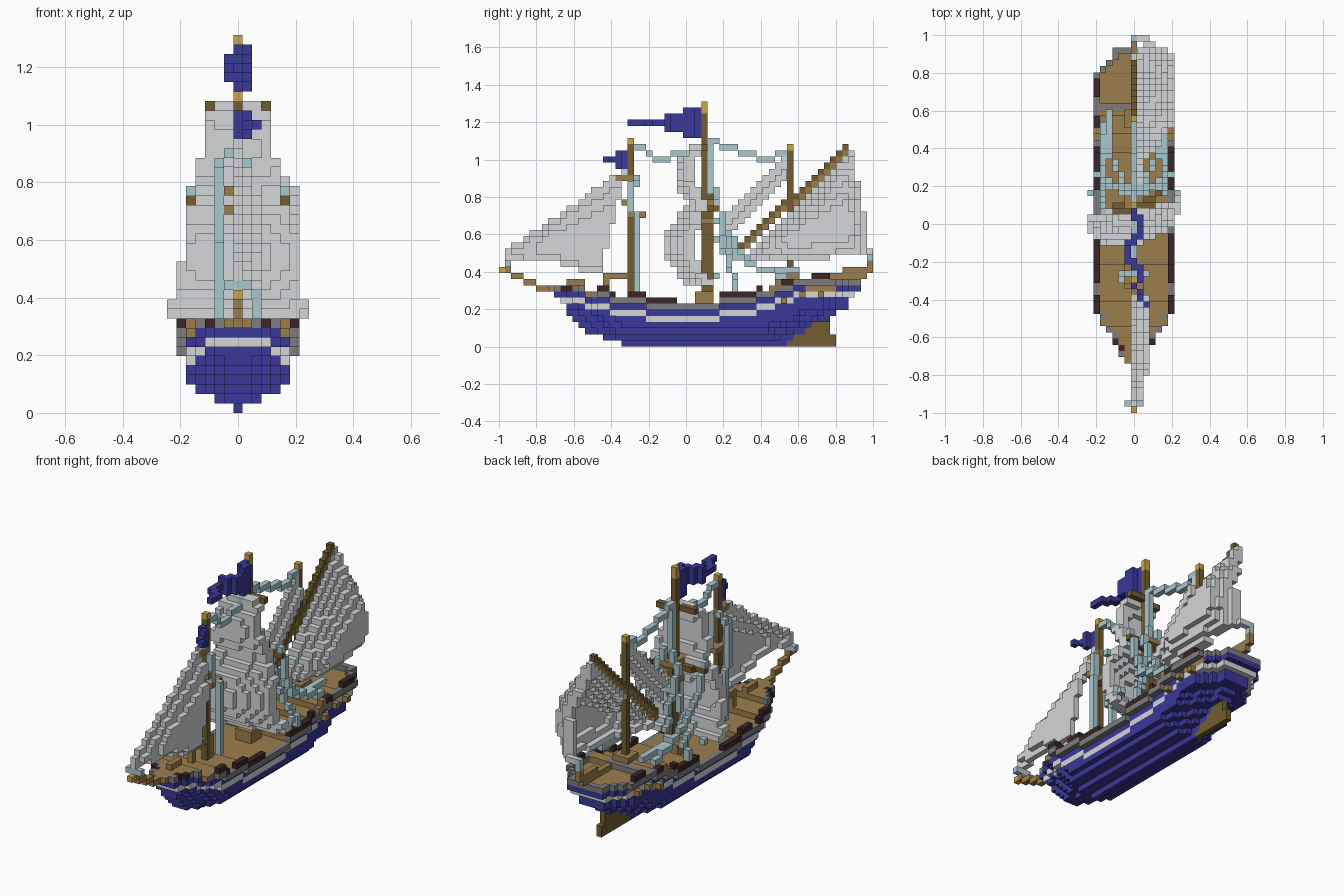
import bpy, bmesh
from math import sin, cos, pi
from mathutils import Vector

if "Cube" in bpy.data.objects:
    bpy.data.objects.remove(bpy.data.objects["Cube"])

V = 2 / 61  # block size; grid x -7..7, y 0..60, z 0..39
COLOURS = {
    "hull_blue": (0.04, 0.04, 0.32), "sail_white": (0.66, 0.67, 0.69),
    "deck_tan": (0.33, 0.21, 0.075), "mast_brown": (0.17, 0.11, 0.03),
    "cap_gold": (0.6, 0.38, 0.07), "rope_pale_blue": (0.4, 0.58, 0.63),
    "rail_grey": (0.2, 0.205, 0.2), "gun_black": (0.043, 0.018, 0.02)}
BLUE, WHITE, TAN, BROWN, GOLD, ROPE, GREY, BLACK = range(8)
mats = []
for name, rgb in COLOURS.items():
    m = bpy.data.materials.new(name)
    m.use_nodes = True
    m.diffuse_color = (*rgb, 1)
    m.node_tree.nodes["Principled BSDF"].inputs["Base Color"].default_value = (*rgb, 1)
    mats.append(m)

cells = {}  # block position -> (part, colour)


def put(part, col, x, y, z):
    cells[(round(x), round(y), round(z))] = (part, col)


def box(part, col, xs, ys, zs):
    for x in range(xs[0], xs[1] + 1):
        for y in range(ys[0], ys[1] + 1):
            for z in range(zs[0], zs[1] + 1):
                put(part, col, x, y, z)


def path(part, col, *points):
    for a, b in zip(points, points[1:]):
        a, b = Vector(a), Vector(b)
        n = max(1, round(max(abs(c) for c in b - a)))
        for i in range(n + 1):
            put(part, col, *a.lerp(b, i / n))


# ---- hull: stacked layers following a stepped sheer line
WIDTH = [0, 2, 4, 5, 5, 5]
BOW = [20, 17, 14, 13, 12, 11, 11, 10, 9, 9, 9]
STERN = [46, 47, 49, 51, 53, 54, 56, 56, 57, 58, 58]


def sheer(y):
    if y < 24:
        return sum(y < step for step in (24, 18, 14))
    return sum(y >= step for step in (36, 42, 45, 48))


def half(y, z):
    d, e = y - BOW[z], STERN[z] - y
    if d < 0 or e < 0:
        return -1
    wide = 6 if z - sheer(y) >= 6 else WIDTH[min(z, 5)]
    front = (2 if z > 5 else 1) + int(d * 0.6)
    back = (3 if z > 7 else 2) + int(e * 0.8) if z > 5 else int(z > 3) + int(e * 0.7)
    return min(wide, front, back)


def rim(x, y, z):
    return abs(x) >= min(half(y, z), half(y + 1, z) + 1)


for y in range(9, 59):
    s = sheer(y)
    for z in range(7 + s):
        h = half(y, z)
        for x in range(-h, h + 1):
            k = z - s
            edge = rim(x, y, 6 + s)
            if k == 6 and (edge or y < 50):
                put("deck", GREY if edge else TAN, x, y, z)
            elif k == 5 and y >= 50 and not edge:
                put("deck", TAN, x, y, z)  # sunken stern deck
            elif k < 6:
                put("hull", WHITE if k == 4 else BLUE, x, y, z)
box("deck_step", GREY, (-5, 2), (49, 49), (10, 10))
box("keel", BLUE, (0, 0), (20, 46), (0, 0))
for z, first in enumerate((47, 48, 50, 51)):
    box("rudder", BROWN, (0, 0), (first, 54 if z < 2 else 53), (z, z))

# guns and rail blocks on both sides
for side in (-1, 1):
    for first, last in ((16, 18), (21, 28), (36, 42), (46, 47), (51, 53)):
        for y in range(first, last + 1):
            z = 7 + sheer(y)
            put("guns", BLACK, side * half(y, z - 1), y, z)
    for y in (10, 11):
        put("bow_guns", BLACK, side * half(y, 9), y, 9)
    put("side_rail", TAN, side * 5, 14, 8)
    for y in (44, 45):
        put("side_rail", TAN, side * 6, y, 7 + sheer(y))
    for y in (46, 49, 52):
        put("gun_ports", TAN, side * 6, y, 4 + sheer(y))
# raised fore rail on posts
path("fore_rail", TAN, (0, 17, 9), (0, 17, 11), (0, 22, 11), (0, 22, 8))

# ---- bowsprit and stern boom
box("bowsprit_foot", TAN, (-1, 1), (8, 9), (9, 9))
path("bowsprit", TAN, (0, 13, 10), (0, 9, 9), (0, 6, 9), (0, 1, 12))
put("bowsprit", GOLD, 0, 0, 12)
box("bowsprit_lashing", ROPE, (-1, 1), (1, 1), (13, 13))
box("stern_boom", TAN, (0, 0), (52, 59), (11, 11))
box("stern_boom", TAN, (0, 0), (56, 60), (12, 12))
put("stern_boom", TAN, 0, 60, 13)
box("stern_lashing", ROPE, (0, 0), (60, 60), (14, 15))

# ---- sails
COURSE = {10: 7, 12: 6, 20: 5, 22: 4}
TOP = {23: 4, 27: 3, 32: 2}


def square_sail(part, low, high, widths, y0, slant, belly):
    for z in range(low, high + 1):
        w = widths.get(z, w) if z > low else widths[low]
        swell = belly * sin(pi * (z - low + 0.5) / (high - low + 1))
        for x in range(-min(w, 5) if z > 15 else -w, w + 1):
            y = y0 + slant * x - swell * cos(x / 7 * 1.1)
            put(part, WHITE, x, y, z)
            put(part, WHITE, x, y + 1, z)


square_sail("main_course", 10, 22, COURSE, 31.5, 0.2, 4.5)
square_sail("main_topsail", 23, 32, TOP, 31.5, 0.15, 2.5)
path("main_yard", BROWN, (-5, 32, 22), (5, 35, 22))
path("topsail_yard", BROWN, (-3, 32, 32), (3, 33, 32))

# jib
for y in range(1, 21):
    top = round(15 + (y - 1) * 0.68)
    low = 14 if y < 10 else 13 if y < 13 else 12
    for z in range(low, top + 1):
        if y <= 16 + (z - 12) * 0.27:
            x = 2.4 * sin(pi * 0.8 * (top - z) / (top - low)) * min(1, y / 9)
            put("jib", WHITE, x, y, z)

# staysail between main and mizzen masts
for y in range(36, 47):
    for dz in range(4):
        put("staysail", WHITE, 1 if dz < 2 else 0, y, y - 19 + dz)

# lateen sail swelling to one side under a sloping spar
for z in range(14, 32):
    last = 60 - 3 * (max(0, z - 15) / 16) ** 1.3
    for y in range(40, 61):
        drop = (y - 39) * 0.97
        depth = 14 + drop - z
        if depth < 0 or y > last or (z == 14 and y > 53):
            continue
        swell = 6.3 * sin(pi / 2 * min(1, (y - 39) / 10)) * sin(pi * 0.8 * depth / drop)
        x = swell * min(1, 0.45 + (last - y) / 5)
        for dx in (0, 1):
            put("lateen_sail", WHITE, max(0, x - dx), y, z)
for dz in (0, 1):
    path("lateen_spar", BROWN if dz else TAN, (0, 39, 15 + dz), (0, 56, 31 + dz))

# ---- masts
for part, y, base, top in (("foremast", 21, 7, 33), ("main_mast", 33, 6, 39), ("mizzen_mast", 47, 8, 32)):
    box(part, BROWN, (0, 0), (y, y), (base, top))
    box(part + "_cap", GOLD, (0, 0), (y, y), (top - (y == 33), top))
box("main_mast_foot", BROWN, (0, 0), (34, 34), (7, 24))
box("main_mast_collar", TAN, (-1, 1), (33, 35), (20, 20))
box("main_top", TAN, (-1, 1), (32, 35), (23, 23))
box("main_mast_base", TAN, (-1, 1), (32, 34), (7, 8))
box("fore_top", TAN, (0, 0), (19, 21), (27, 27))
box("fore_collar", TAN, (-1, 1), (21, 23), (21, 21))
box("fore_pegs", TAN, (-1, 1), (20, 20), (23, 23))
box("mizzen_base", TAN, (-1, 1), (46, 48), (11, 11))

# ---- rigging
path("fore_stay", ROPE, (0, 22, 32), (0, 24, 31), (0, 26, 30), (0, 29, 31), (0, 32, 32))
path("mizzen_stay", ROPE, (0, 34, 33), (0, 37, 32), (0, 40, 31), (0, 43, 30), (0, 46, 31))
box("main_halyard", ROPE, (0, 0), (34, 34), (25, 33))
path("left_fore_shroud", ROPE, (1, 21, 26), (2, 22, 16), (2, 22, 9))
path("right_fore_shroud", ROPE, (-1, 22, 27), (-2, 21, 25), (-2, 22, 9))
for side in (-1, 1):
    y = 33.6 + side * 1.5
    path("braces", ROPE, (side * 5, y, 23), (side * 5, y + 1, 19), (side * 5, 38, 14), (side * 5, 46, 11))
    path("main_shrouds", ROPE, (side, 35, 25), (side * 3, 36, 17), (side * 6, 38, 9))
    path("aft_shrouds", ROPE, (side, 35, 20), (side * 4, 42, 12), (side * 4, 48, 12))
    put("main_yard", BROWN, side * 5, y, 22)
    put("course_sheets", ROPE, side * 7, 35, 11)

# ---- flags rippling forward from the mast heads
for y in range(21, 33):
    size = 0 if y < 27 else 1 if y < 30 else 2
    for z in range(36 - size, 37 + size):
        for back in (32, 31.5):
            put("main_flag", BLUE, sin((back - y) * 0.75) * 1.2, y, z)
for y in range(17, 21):
    size = int(y > 18)
    for z in range(30 - size, 31 + size):
        put("fore_flag", BLUE, (20 - y) * 0.7, y, z)

# ---- turn the blocks of each part into one mesh showing only outer faces
AXES = [Vector(a) for a in ((1, 0, 0), (0, 1, 0), (0, 0, 1))]
for part in sorted({p for p, c in cells.values()}):
    bm = bmesh.new()
    corners = {}
    for pos, (owner, col) in cells.items():
        if owner != part:
            continue
        centre = Vector(pos)
        for i in range(3):
            u, w = AXES[(i + 1) % 3] / 2, AXES[(i + 2) % 3] / 2
            for sign in (1, -1):
                n = AXES[i] * sign
                if tuple(int(c) for c in centre + n) in cells:
                    continue
                loop = []
                for a, b in ((-1, -1), (sign, -sign), (1, 1), (-sign, sign)):
                    p = centre + n / 2 + u * a + w * b
                    key = (tuple(p), pos)
                    if key not in corners:
                        corners[key] = bm.verts.new((p.x * V, (p.y - 30) * V, (p.z + 0.5) * V))
                    loop.append(corners[key])
                bm.faces.new(loop).material_index = col
    mesh = bpy.data.meshes.new(part)
    bm.to_mesh(mesh)
    bm.free()
    for m in mats:
        mesh.materials.append(m)
    bpy.context.collection.objects.link(bpy.data.objects.new(part, mesh))
